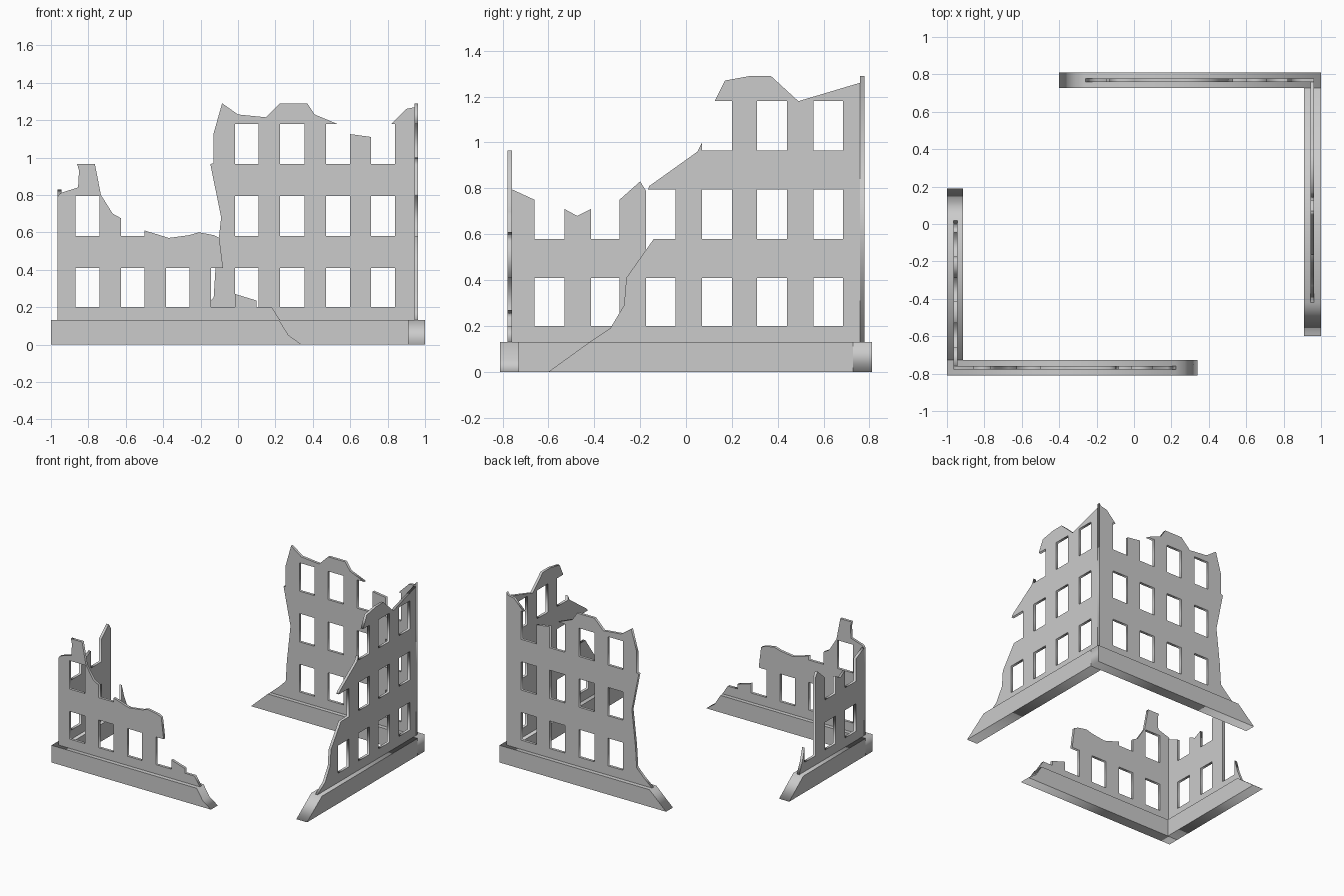
import bpy
from math import radians

# Window bottoms and tops for the three storeys
ROWS = [(0.20, 0.41), (0.58, 0.795), (0.965, 1.18)]


def slab(name, outline, lo, hi, side=False, holes=()):
    """Extrude an outline (along, up) with rectangular holes between depths lo and hi."""
    cu = bpy.data.curves.new(name, 'CURVE')
    cu.dimensions = '2D'
    cu.fill_mode = 'BOTH'
    cu.extrude = (hi - lo) / 2
    loops = [outline] + [[(a, c), (b, c), (b, d), (a, d)] for a, b, c, d in holes]
    for pts in loops:
        sp = cu.splines.new('POLY')
        sp.points.add(len(pts) - 1)
        for p, (u, v) in zip(sp.points, pts):
            p.co = (u, v, 0, 1)
        sp.use_cyclic_u = True
    ob = bpy.data.objects.new(name, cu)
    bpy.context.collection.objects.link(ob)
    mid = (lo + hi) / 2
    ob.location = (mid, 0, 0) if side else (0, mid, 0)
    ob.rotation_euler = (radians(90), 0, radians(90) if side else 0)
    bpy.ops.object.select_all(action='DESELECT')
    ob.select_set(True)
    bpy.context.view_layer.objects.active = ob
    bpy.ops.object.convert(target='MESH')
    return bpy.context.object


def windows(cols, rows):
    return [(a, b) + ROWS[r] for r in rows for a, b in cols]


# Front wall, low ruin
front = [(-0.965, 0.13), (-0.965, 0.79), (-0.95, 0.81), (-0.855, 0.84), (-0.85, 0.93),
         (-0.86, 0.965), (-0.765, 0.965), (-0.733, 0.80), (-0.67, 0.70), (-0.625, 0.675),
         (-0.625, 0.58), (-0.5, 0.58), (-0.5, 0.61), (-0.37, 0.57), (-0.26, 0.585),
         (-0.21, 0.60), (-0.13, 0.585), (-0.10, 0.57), (-0.08, 0.41), (-0.145, 0.41),
         (-0.145, 0.20), (-0.015, 0.20), (-0.015, 0.27), (0.10, 0.235), (0.10, 0.20),
         (0.18, 0.20), (0.225, 0.13)]
slab("front_wall", front, -0.778, -0.758, holes=windows(
    [(-0.87, -0.74), (-0.625, -0.5), (-0.385, -0.26)], [0]) + windows([(-0.87, -0.74)], [1]))
slab("front_plinth", [(-1, 0), (-1, 0.13), (0.22, 0.13), (0.27, 0.05), (0.34, 0)], -0.81, -0.728)

# Left wall, low ruin
left = [(-0.758, 0.13), (-0.758, 0.795), (-0.66, 0.75), (-0.66, 0.58), (-0.53, 0.58),
        (-0.53, 0.71), (-0.475, 0.68), (-0.415, 0.71), (-0.415, 0.58), (-0.29, 0.58),
        (-0.29, 0.75), (-0.2, 0.83), (-0.175, 0.79), (-0.175, 0.20), (-0.045, 0.20),
        (-0.045, 0.31), (-0.015, 0.21), (0.02, 0.13)]
slab("left_wall", left, -0.965, -0.945, True,
     windows([(-0.66, -0.53), (-0.415, -0.29)], [0]))
slab("left_plinth", [(-0.728, 0), (-0.728, 0.13), (0.02, 0.13), (0.19, 0)], -1, -0.915, True)

# Back wall, tall ruin
back = [(0.963, 0.13), (0.963, 1.29), (0.95, 1.27), (0.9, 1.26), (0.82, 1.18), (0.84, 1.18),
        (0.84, 0.965), (0.71, 0.965), (0.71, 1.11), (0.6, 1.125), (0.6, 0.965), (0.47, 0.965),
        (0.47, 1.18), (0.53, 1.18), (0.41, 1.23), (0.37, 1.29), (0.225, 1.29), (0.15, 1.215),
        (0.0, 1.23), (-0.085, 1.29), (-0.13, 1.13), (-0.13, 0.97), (-0.148, 0.965),
        (-0.09, 0.68), (-0.12, 0.41), (-0.13, 0.25), (-0.19, 0.19), (-0.26, 0.13)]
cols = [(-0.015, 0.11), (0.225, 0.355), (0.47, 0.6), (0.71, 0.84)]
slab("back_wall", back, 0.758, 0.778, holes=windows(cols, [0, 1]) + windows(cols[:2], [2]))
slab("back_plinth", [(1, 0), (1, 0.13), (-0.26, 0.13), (-0.4, 0)], 0.728, 0.81)

# Right wall, tall ruin
right = [(0.758, 0.13), (0.758, 1.26), (0.49, 1.18), (0.37, 1.29), (0.28, 1.29), (0.17, 1.27),
         (0.125, 1.18), (0.2, 1.18), (0.2, 0.965), (0.07, 0.965), (0.07, 1.0), (0.05, 0.96),
         (-0.16, 0.81), (-0.165, 0.795), (-0.045, 0.795), (-0.045, 0.58), (-0.14, 0.58),
         (-0.26, 0.41), (-0.27, 0.29), (-0.33, 0.19), (-0.42, 0.13)]
cols = [(0.07, 0.2), (0.31, 0.44), (0.555, 0.685)]
slab("right_wall", right, 0.943, 0.963, True,
     windows([(-0.175, -0.045)] + cols, [0]) + windows(cols, [1]) + windows(cols[1:], [2]))
slab("right_plinth", [(0.728, 0), (0.728, 0.13), (-0.42, 0.13), (-0.6, 0)], 0.91, 1, True)
